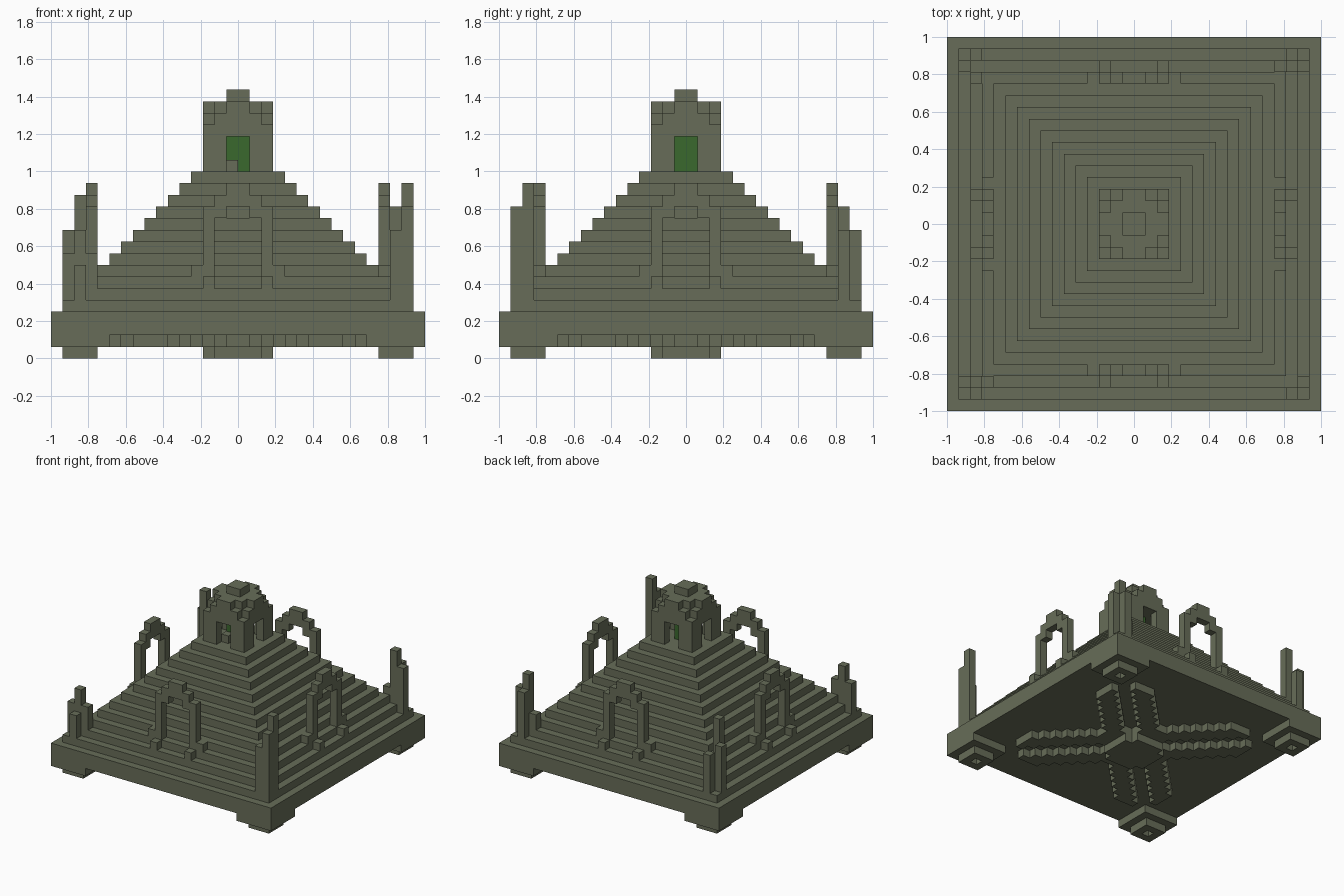
import bpy, bmesh, math
from itertools import product
from mathutils import Vector

cube = bpy.data.objects.get("Cube")
if cube:
    bpy.data.objects.remove(cube, do_unlink=True)

U = 1 / 16  # block size


def material(name, rgb):
    m = bpy.data.materials.new(name)
    m.use_nodes = True
    colour = (*rgb, 1)
    m.diffuse_color = colour
    bsdf = m.node_tree.nodes["Principled BSDF"]
    bsdf.inputs["Base Color"].default_value = colour
    bsdf.inputs["Roughness"].default_value = 0.9
    return m


stone = material("mossy stone", (0.136, 0.152, 0.098))
green = material("leaf green", (0.042, 0.138, 0.026))


def box(x0, x1, y0, y1, z0, z1):
    """Set of unit blocks filling a range."""
    return set(product(range(x0, x1), range(y0, y1), range(z0, z1)))


def slab(half, z0, z1):
    return box(-half, half, -half, half, z0, z1)


def turn(cells):
    """Quarter turn about the vertical axis."""
    return {(-y - 1, x, z) for x, y, z in cells}


def mirror_x(cells):
    return cells | {(-x - 1, y, z) for x, y, z in cells}


def four_ways(cells):
    out = set()
    for _ in range(4):
        out |= cells
        cells = turn(cells)
    return out


def build(name, cells, mat):
    """Skin the outside of a block set and merge its flat faces."""
    bm = bmesh.new()
    verts = {}

    def vert(p):
        if p not in verts:
            verts[p] = bm.verts.new(Vector(p) * U)
        return verts[p]

    for c in cells:
        for axis, side in product(range(3), (0, 1)):
            n = list(c)
            n[axis] += 2 * side - 1
            if tuple(n) in cells:
                continue
            a, b = (axis + 1) % 3, (axis + 2) % 3
            ring = []
            for da, db in ((0, 0), (1, 0), (1, 1), (0, 1)):
                p = list(c)
                p[axis] += side
                p[a] += da
                p[b] += db
                ring.append(vert(tuple(p)))
            bm.faces.new(ring if side else ring[::-1])
    bmesh.ops.dissolve_limit(bm, angle_limit=math.radians(1),
                             verts=bm.verts[:], edges=bm.edges[:])
    bmesh.ops.triangulate(bm, faces=[f for f in bm.faces if len(f.verts) > 4])
    mesh = bpy.data.meshes.new(name)
    bm.to_mesh(mesh)
    bm.free()
    mesh.materials.append(mat)
    obj = bpy.data.objects.new(name, mesh)
    bpy.context.collection.objects.link(obj)
    return obj


# Base plate and stepped pyramid
pyramid = slab(16, 2, 4)
for z in range(4, 16):
    pyramid |= slab(19 - z, z, z + 1)
build("stepped_pyramid", pyramid, stone)

# Corner blocks with hollow feet
foot = box(11, 16, 11, 16, 1, 2) | box(12, 15, 12, 15, 0, 1)
foot -= {(13, 13, 0)}
build("corner_feet", four_ways(foot), stone)

# Round boss and diagonal ribs underneath
boss = {c for c in slab(3, 0, 2)
        if math.hypot(c[0] + 0.5, c[1] + 0.5) < 3}
build("under_boss", boss, stone)
ribs = {c for c in slab(11, 1, 2) if 2 <= abs(c[0] - c[1]) <= 4}
build("under_ribs", mirror_x(ribs), stone)

# Stepped arch on each side, with footing blocks
arch = box(2, 3, -13, -12, 7, 13)
arch |= box(1, 2, -13, -12, 12, 14)
arch |= box(0, 1, -13, -12, 13, 15)
arch |= box(3, 4, -13, -12, 7, 8)
arch |= box(2, 3, -14, -13, 6, 7)
build("side_arches", four_ways(mirror_x(arch)), stone)

# Broken corner pillars: block position and top
pillars = {
    "front_left_pillars": ((14, -14, 15), (13, -15, 11), (14, -15, 13)),
    "front_right_pillars": ((-14, -14, 11), (-15, -14, 9), (-13, -14, 9), (-14, -15, 8)),
    "back_left_pillars": ((13, 13, 13), (14, 13, 11), (13, 14, 11), (12, 13, 8)),
    "back_right_pillars": ((-14, 12, 14), (-15, 13, 11), (-14, 14, 10)),
}
for name, posts in pillars.items():
    cells = set()
    for x, y, top in posts:
        cells |= box(x, x + 1, y, y + 1, 4, top)
    build(name, cells, stone)

# Shrine with four doorways and a stepped roof
shrine = slab(3, 16, 20) - slab(2, 16, 19)
shrine -= box(-1, 1, -3, 3, 16, 19) | box(-3, 3, -1, 1, 16, 19)
shrine |= slab(2, 20, 22) | slab(1, 22, 23)
shrine |= box(-3, 3, -2, 2, 20, 21) | box(-2, 2, -3, 3, 20, 21)
shrine |= box(-3, 3, -1, 1, 21, 22) | box(-1, 1, -3, 3, 21, 22)
build("shrine", shrine, stone)
build("shrine_step", box(-1, 0, -2, -1, 16, 17), stone)
build("shrine_core", slab(1, 16, 19), green)
